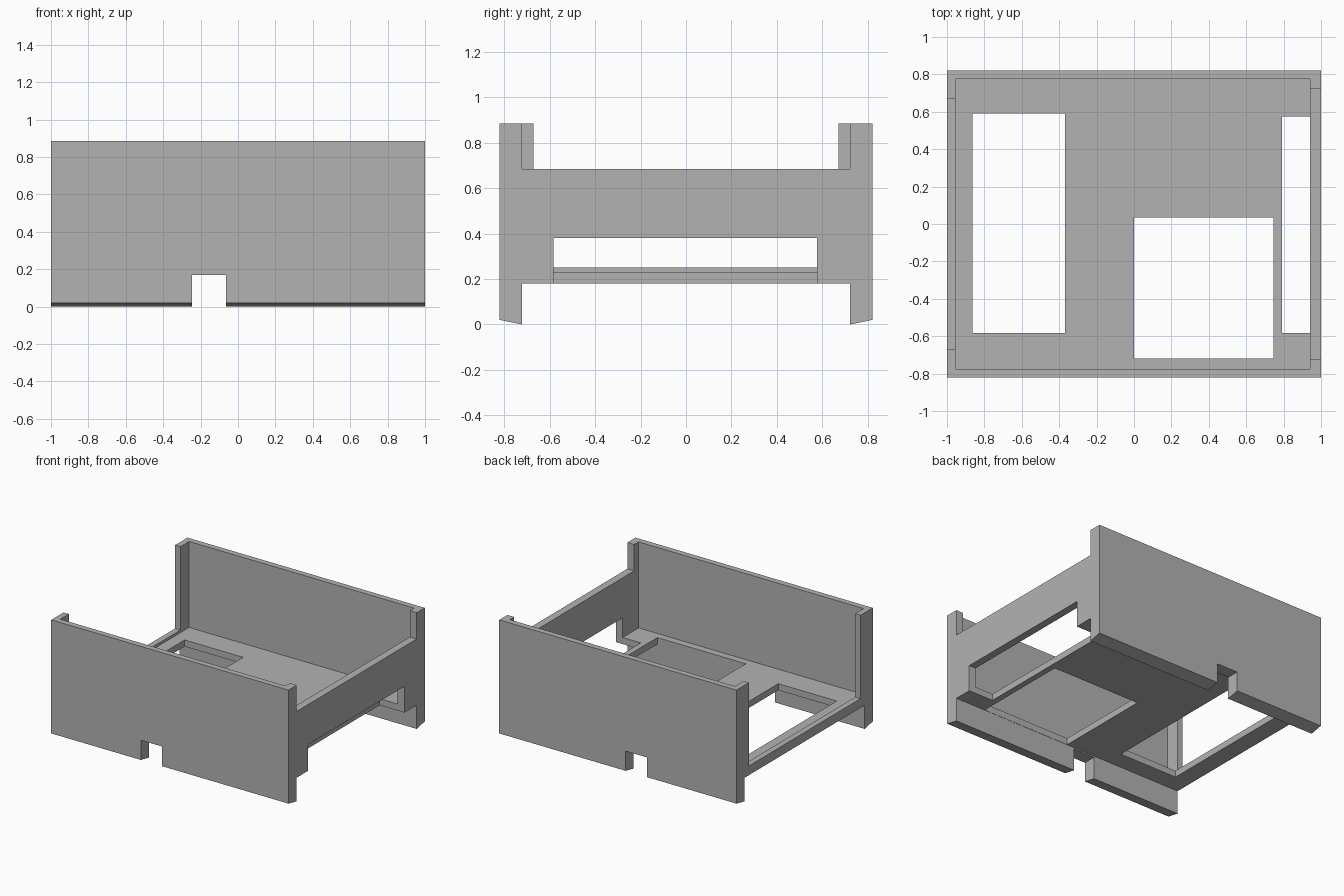
import bpy
import bmesh

if "Cube" in bpy.data.objects:
    bpy.data.objects.remove(bpy.data.objects["Cube"], do_unlink=True)

grey = bpy.data.materials.new("plain grey")
grey.use_nodes = True
GREY = (0.45, 0.45, 0.45, 1)
grey.diffuse_color = GREY
grey.node_tree.nodes["Principled BSDF"].inputs["Base Color"].default_value = GREY


def prism(name, profile, x0, x1):
    """Extrude a (y, z) outline along x."""
    bm = bmesh.new()
    face = bm.faces.new([bm.verts.new((x0, y, z)) for y, z in profile])
    new = bmesh.ops.extrude_face_region(bm, geom=[face])["geom"]
    verts = [v for v in new if isinstance(v, bmesh.types.BMVert)]
    bmesh.ops.translate(bm, verts=verts, vec=(x1 - x0, 0, 0))
    bmesh.ops.recalc_face_normals(bm, faces=bm.faces)
    mesh = bpy.data.meshes.new(name)
    bm.to_mesh(mesh)
    bm.free()
    mesh.materials.append(grey)
    obj = bpy.data.objects.new(name, mesh)
    bpy.context.collection.objects.link(obj)
    return obj


def box(name, x0, x1, y0, y1, z0, z1):
    return prism(name, [(y0, z0), (y1, z0), (y1, z1), (y0, z1)], x0, x1)


def combine(target, tool, operation):
    """Apply a boolean and discard the tool shape."""
    mod = target.modifiers.new(tool.name, 'BOOLEAN')
    mod.operation = operation
    mod.solver = 'EXACT'
    mod.object = tool
    bpy.context.view_layer.objects.active = target
    bpy.ops.object.modifier_apply(modifier=mod.name)
    bpy.data.objects.remove(tool, do_unlink=True)


UNDER, FLOOR, LIP, PANEL, TOP = 0.18, 0.23, 0.25, 0.685, 0.885
OUT, IN, LEG = 0.82, 0.775, 0.722

# Long walls, legs with sloped feet and floor as one section
half = [(LEG, UNDER), (LEG, 0), (OUT, 0.02), (OUT, TOP), (IN, TOP), (IN, FLOOR)]
section = half + [(-y, z) for y, z in reversed(half)]
tray = prism("tray", section, -1, 1)

# End panel on one side, low lip on the other
combine(tray, box("end_panel", 0.942, 1, -0.8, 0.8, UNDER, PANEL), 'UNION')
combine(tray, box("end_lip", -1, -0.955, -0.8, 0.8, UNDER, LIP), 'UNION')

# Corner returns
for s in (-1, 1):
    for x0, x1, inner in ((0.942, 1, LEG), (-1, -0.955, 0.672)):
        y0, y1 = sorted((s * inner, s * 0.8))
        combine(tray, box("corner_return", x0, x1, y0, y1, UNDER, TOP), 'UNION')

# Floor windows, end slot and foot notch
cuts = {
    "large_window": (-0.863, -0.37, -0.582, 0.59, 0.1, 0.4),
    "square_window": (0, 0.745, -0.72, 0.035, 0.1, 0.4),
    "end_slot": (0.79, 1.1, -0.583, 0.576, 0.1, 0.38),
    "foot_notch": (-0.245, -0.065, -1, 1, -0.1, 0.17),
}
for name, size in cuts.items():
    combine(tray, box(name, *size), 'DIFFERENCE')
